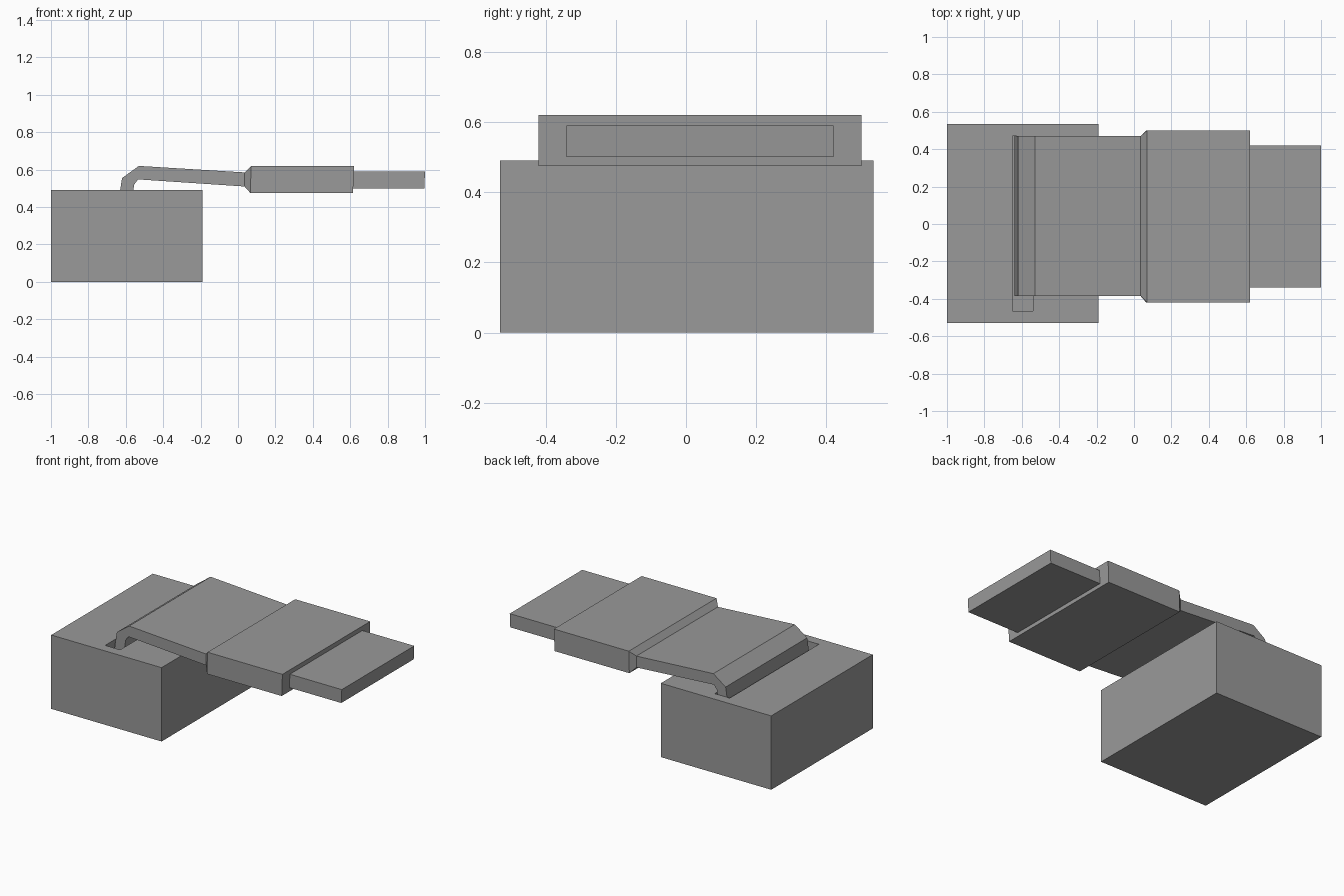
import bpy
import bmesh

cube = bpy.data.objects.get("Cube")
if cube:
    bpy.data.objects.remove(cube, do_unlink=True)

grey = bpy.data.materials.new("plain grey")
grey.use_nodes = True
colour = (0.32, 0.32, 0.32, 1)
grey.diffuse_color = colour
grey.node_tree.nodes["Principled BSDF"].inputs["Base Color"].default_value = colour


def finish(name, bm):
    """Turn a bmesh into a flat shaded object."""
    bmesh.ops.recalc_face_normals(bm, faces=bm.faces)
    mesh = bpy.data.meshes.new(name)
    bm.to_mesh(mesh)
    bm.free()
    mesh.materials.append(grey)
    obj = bpy.data.objects.new(name, mesh)
    bpy.context.collection.objects.link(obj)
    return obj


def loft(name, sections):
    """Join rectangular sections: x, front y, back y, bottom z, top z, lean."""
    bm = bmesh.new()
    rings = []
    for x, y0, y1, z0, z1, lean in sections:
        corners = [(x - lean, y0, z0), (x - lean, y1, z0), (x, y1, z1), (x, y0, z1)]
        rings.append([bm.verts.new(c) for c in corners])
    for a, b in zip(rings, rings[1:]):
        for i in range(4):
            j = (i + 1) % 4
            bm.faces.new((a[i], a[j], b[j], b[i]))
    bm.faces.new(rings[0])
    bm.faces.new(rings[-1])
    return finish(name, bm)


def extrude_profile(name, profile, y0, y1):
    """Sweep an x-z outline along y."""
    bm = bmesh.new()
    face = bm.faces.new([bm.verts.new((x, y0, z)) for x, z in profile])
    new = bmesh.ops.extrude_face_region(bm, geom=[face])["geom"]
    verts = [v for v in new if isinstance(v, bmesh.types.BMVert)]
    bmesh.ops.translate(bm, verts=verts, vec=(0, y1 - y0, 0))
    return finish(name, bm)


# Base block with a slot sunk into its top
block = loft("base_block", [(-1, -0.53, 0.535, 0, 0.49, 0),
                            (-0.19, -0.53, 0.535, 0, 0.49, 0)])
cutter = loft("slot_cutter", [(-0.65, -0.465, 0.47, 0.39, 0.6, 0),
                              (-0.54, -0.465, 0.47, 0.39, 0.6, 0)])
cutter.hide_render = True
cutter.hide_viewport = True
cut = block.modifiers.new("slot", 'BOOLEAN')
cut.operation = 'DIFFERENCE'
cut.solver = 'EXACT'
cut.object = cutter

# Bent strap rising out of the slot
extrude_profile("bent_strap", [
    (-0.64, 0.42), (-0.63, 0.49), (-0.62, 0.555), (-0.53, 0.62), (0.04, 0.585),
    (0.035, 0.51), (-0.535, 0.548), (-0.555, 0.52), (-0.56, 0.49), (-0.57, 0.42),
], -0.385, 0.47)

# Thick sleeve with a chamfered collar where it meets the strap
loft("sleeve", [(0.035, -0.385, 0.47, 0.51, 0.585, 0),
                (0.07, -0.42, 0.5, 0.475, 0.62, 0.004),
                (0.62, -0.42, 0.5, 0.475, 0.62, 0.005)])

# Flat end tongue
loft("end_tongue", [(0.6, -0.34, 0.42, 0.5, 0.59, 0.004),
                    (1, -0.34, 0.42, 0.5, 0.59, 0.004)])
